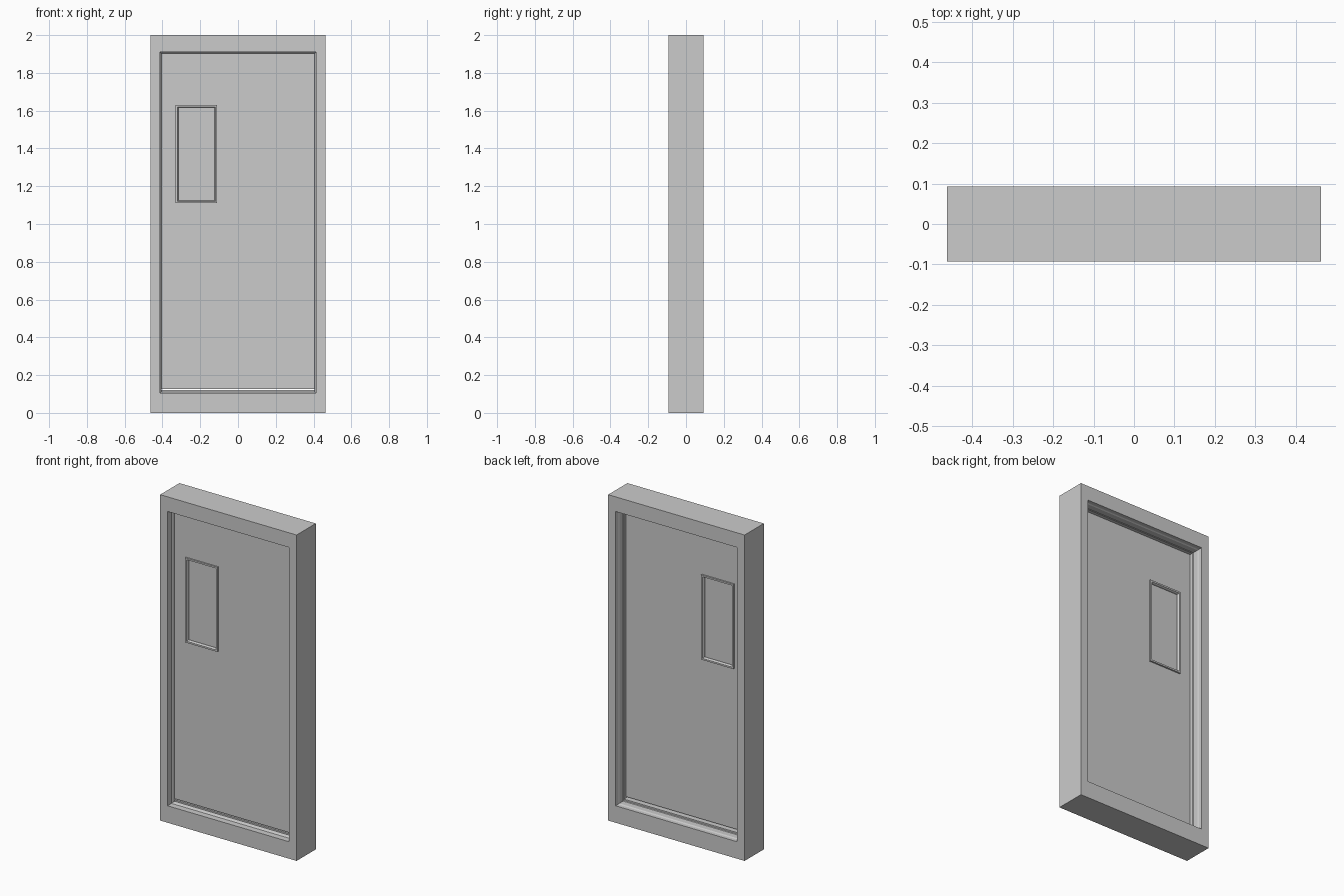
import bpy, bmesh

if "Cube" in bpy.data.objects:
    bpy.data.objects.remove(bpy.data.objects["Cube"])


def inset(r, d):
    """Shrink an x0, x1, z0, z1 rectangle by d on every side."""
    return (r[0] + d, r[1] - d, r[2] + d, r[3] - d)


def ring(name, sections):
    """Closed rectangular frame from a profile of (rectangle, y) sections."""
    bm = bmesh.new()
    loops = []
    for (x0, x1, z0, z1), y in sections:
        corners = ((x0, z0), (x1, z0), (x1, z1), (x0, z1))
        loops.append([bm.verts.new((x, y, z)) for x, z in corners])
    for a, b in zip(loops, loops[1:] + loops[:1]):
        for i in range(4):
            j = (i + 1) % 4
            bm.faces.new((a[i], a[j], b[j], b[i]))
    return finish(name, bm)


def box(name, r, y0, y1):
    bm = bmesh.new()
    bmesh.ops.create_cube(bm, size=1)
    for v in bm.verts:
        v.co = (r[1] if v.co.x > 0 else r[0],
                y1 if v.co.y > 0 else y0,
                r[3] if v.co.z > 0 else r[2])
    return finish(name, bm)


def finish(name, bm):
    bmesh.ops.recalc_face_normals(bm, faces=bm.faces)
    mesh = bpy.data.meshes.new(name)
    bm.to_mesh(mesh)
    bm.free()
    ob = bpy.data.objects.new(name, mesh)
    bpy.context.collection.objects.link(ob)
    return ob


DEPTH = 0.093
outer = (-0.463, 0.463, 0, 2)
opening = (-0.413, 0.413, 0.104, 1.91)
window = (-0.33, -0.11, 1.11, 1.63)

# Door frame with a stepped rebate around the opening
jamb = [(0, -0.093), (0, -0.055), (0.004, -0.05), (0.007, -0.04),
        (0.007, 0.022), (0.004, 0.026), (0.004, 0.062),
        (0.001, 0.068), (0, 0.072), (0, 0.093)]
ring("door_frame", [(outer, -DEPTH)] + [(inset(opening, d), y) for d, y in jamb]
     + [(outer, DEPTH)])

# Raised sill below the door, leaving a narrow gap
box("sill", (-0.408, 0.408, 0.10, 0.120), -0.034, 0.022)

# Door leaf with a window hole
leaf = (-0.407, 0.407, 0.127, 1.904)
hole = inset(window, 0.008)
ring("door_leaf", [(leaf, -0.034), (hole, -0.034), (hole, 0.001), (leaf, 0.001)])

# Window trim, raised on both faces and chamfered inward
trim = [(0, -0.043), (0.010, -0.043), (0.014, -0.036), (0.014, 0.004),
        (0.010, 0.011), (0, 0.011)]
ring("window_trim", [(inset(window, d), y) for d, y in trim])

# Window pane
box("window_pane", inset(window, 0.011), -0.026, -0.006)
